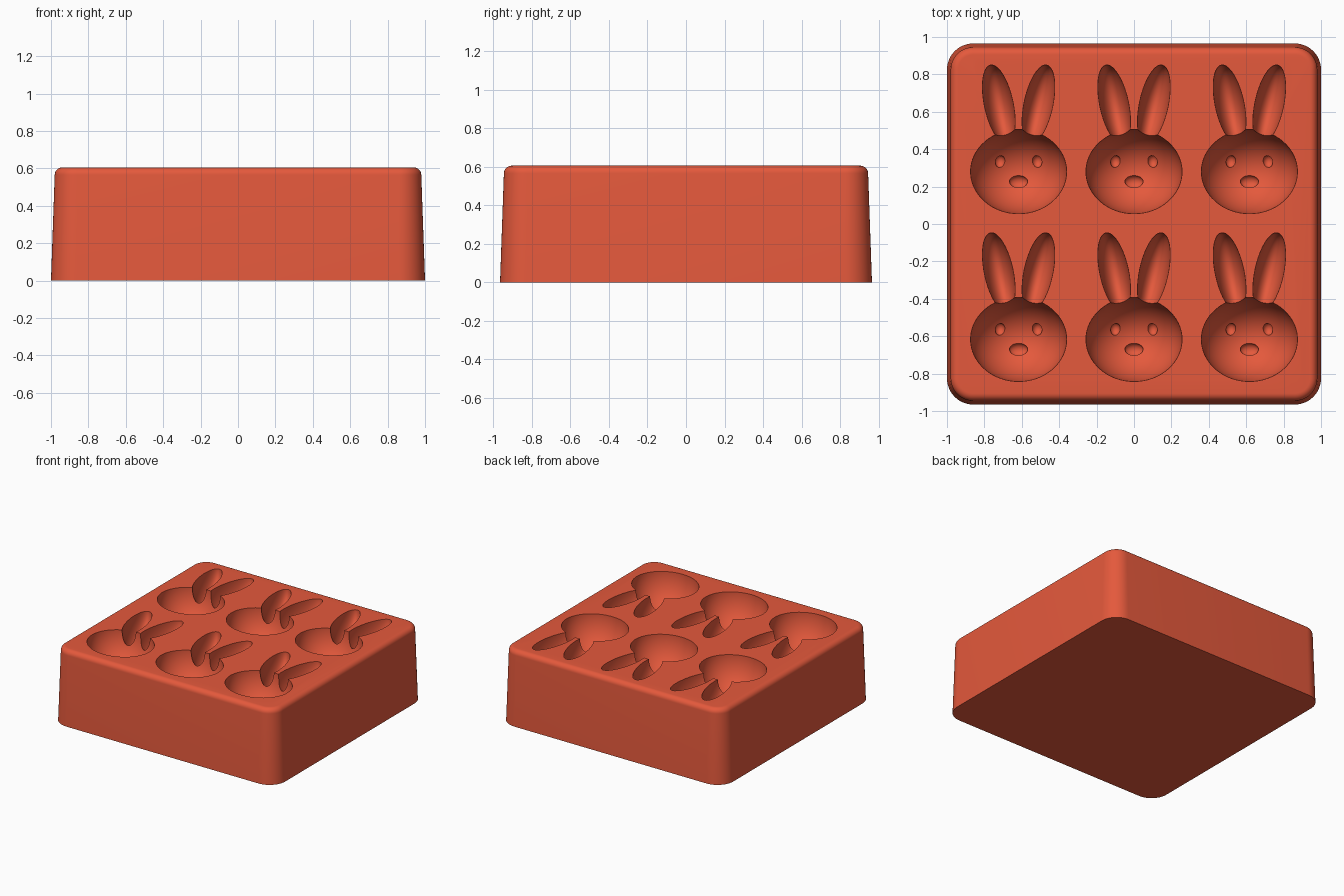
import bpy, bmesh, math
from mathutils import Matrix, Vector

if "Cube" in bpy.data.objects:
    bpy.data.objects.remove(bpy.data.objects["Cube"], do_unlink=True)

HALF_X, HALF_Y, TOP, CORNER = 1.0, 0.965, 0.605, 0.14
HEAD = Vector((0.257, 0.225, 0.28))

terracotta = bpy.data.materials.new("terracotta_red")
terracotta.use_nodes = True
colour = (0.78, 0.10, 0.045, 1)
terracotta.diffuse_color = colour
terracotta.node_tree.nodes["Principled BSDF"].inputs["Base Color"].default_value = colour


def make_object(name, bm):
    bmesh.ops.recalc_face_normals(bm, faces=bm.faces)
    mesh = bpy.data.meshes.new(name)
    bm.to_mesh(mesh)
    bm.free()
    mesh.materials.append(terracotta)
    obj = bpy.data.objects.new(name, mesh)
    bpy.context.collection.objects.link(obj)
    return obj


def rounded_ring(bm, inset, z, steps=12):
    """Rounded rectangle of vertices, drawn in by inset."""
    ring = []
    for quarter, (sx, sy) in enumerate(((1, 1), (-1, 1), (-1, -1), (1, -1))):
        for i in range(steps + 1):
            a = (quarter + i / steps) * math.pi / 2
            x = sx * (HALF_X - CORNER) + (CORNER - inset) * math.cos(a)
            y = sy * (HALF_Y - CORNER) + (CORNER - inset) * math.sin(a)
            ring.append(bm.verts.new((x, y, z)))
    return ring


# Block: tapered walls with a rounded top rim
bm = bmesh.new()
rim, taper = 0.04, 0.02
profile = [(0, 0)]
for i in range(9):
    a = i / 8 * math.pi / 2
    profile.append((taper + rim * (1 - math.cos(a)), TOP - rim * (1 - math.sin(a))))
rings = [rounded_ring(bm, d, z) for d, z in profile]
for low, high in zip(rings, rings[1:]):
    for i in range(len(low)):
        j = (i + 1) % len(low)
        bm.faces.new((low[i], low[j], high[j], high[i]))
bm.faces.new(rings[0])
bm.faces.new(rings[-1])
block = make_object("rabbit_mould", bm)


def ellipsoids(name, parts, u, v):
    """One cutter holding the given ellipsoids for all six rabbits."""
    bm = bmesh.new()
    for cx in (-0.617, 0, 0.617):
        for cy in (-0.617, 0.28):
            for centre, radii, tilt in parts:
                place = Vector((cx, cy, TOP)) + Vector(centre)
                matrix = (Matrix.Translation(place) @ Matrix.Rotation(tilt, 4, "Z")
                          @ Matrix.Diagonal((*radii, 1)))
                bmesh.ops.create_uvsphere(bm, u_segments=u, v_segments=v,
                                          radius=1, matrix=matrix)
    obj = make_object(name, bm)
    obj.hide_render = True
    return obj


def on_face(x, y):
    """Point on the bowl of the head."""
    return (x, y, -HEAD.z * math.sqrt(1 - (x / HEAD.x) ** 2 - (y / HEAD.y) ** 2))


# Cavities: head, ears, then small dimples for eyes and nose
lift = 0.001
heads = [((0, 0, lift), HEAD, 0)]
ears = [((s * 0.106, 0.36, lift), (0.077, 0.215, 0.18), -s * math.radians(12))
        for s in (-1, 1)]
dimples = [(on_face(s * 0.1, 0.055), (0.028, 0.034, 0.03), 0) for s in (-1, 1)]
dimples.append((on_face(0, -0.055), (0.05, 0.035, 0.03), 0))
cutters = [ellipsoids("head_cutter", heads, 64, 33),
           ellipsoids("ear_cutter", ears, 40, 25),
           ellipsoids("dimple_cutter", dimples, 20, 13)]

bpy.context.view_layer.objects.active = block
block.select_set(True)
for cutter in cutters:
    cut = block.modifiers.new(cutter.name, "BOOLEAN")
    cut.operation = "DIFFERENCE"
    cut.solver = "EXACT"
    cut.object = cutter
    bpy.ops.object.modifier_apply(modifier=cut.name)
for cutter in cutters:
    bpy.data.objects.remove(cutter, do_unlink=True)

bpy.ops.object.shade_smooth_by_angle(angle=math.radians(30))
